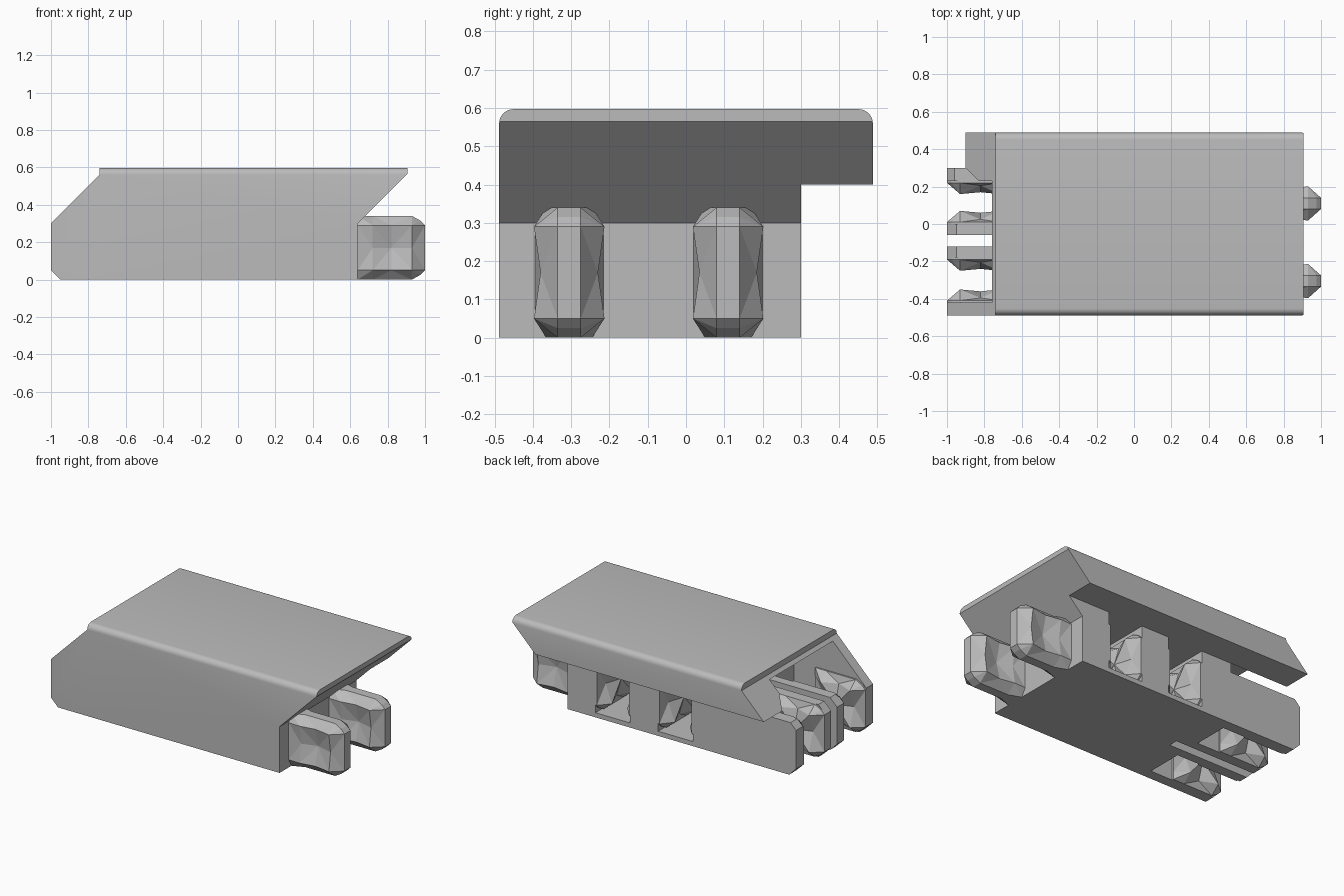
import bpy
import bmesh
import math

if "Cube" in bpy.data.objects:
    bpy.data.objects.remove(bpy.data.objects["Cube"], do_unlink=True)

grey = bpy.data.materials.new("plain grey plastic")
grey.use_nodes = True
grey.diffuse_color = (0.5, 0.5, 0.5, 1)
grey.node_tree.nodes["Principled BSDF"].inputs["Base Color"].default_value = (0.5, 0.5, 0.5, 1)


def finish(bm, name):
    bmesh.ops.recalc_face_normals(bm, faces=bm.faces)
    mesh = bpy.data.meshes.new(name)
    bm.to_mesh(mesh)
    bm.free()
    mesh.materials.append(grey)
    obj = bpy.data.objects.new(name, mesh)
    bpy.context.collection.objects.link(obj)
    return obj


def prism(name, points, axis, start, end):
    """Extrude a profile: (y, z) points along x, or (x, z) points along y."""
    bm = bmesh.new()
    place = (lambda p: (start, *p)) if axis == "x" else (lambda p: (p[0], start, p[1]))
    face = bm.faces.new([bm.verts.new(place(p)) for p in points])
    new = bmesh.ops.extrude_face_region(bm, geom=[face])["geom"]
    shift = (end - start, 0, 0) if axis == "x" else (0, end - start, 0)
    bmesh.ops.translate(bm, verts=[v for v in new if isinstance(v, bmesh.types.BMVert)], vec=shift)
    return finish(bm, name)


def box(name, x0, x1, y0, y1, z0, z1):
    return prism(name, [(x0, z0), (x1, z0), (x1, z1), (x0, z1)], "y", y0, y1)


def cut(obj, other, operation="DIFFERENCE"):
    mod = obj.modifiers.new("cut", "BOOLEAN")
    mod.operation, mod.object, mod.solver = operation, other, "EXACT"
    bpy.context.view_layer.update()
    result = bpy.data.meshes.new_from_object(obj.evaluated_get(bpy.context.evaluated_depsgraph_get()))
    obj.modifiers.clear()
    obj.data = result
    bpy.data.objects.remove(other, do_unlink=True)


# Main body: side profile intersected with the rounded end profile
body = prism("body", [(-0.95, 0), (0.64, 0), (0.64, 0.3), (0.905, 0.565), (0.905, 0.6),
                      (-0.74, 0.6), (-0.74, 0.56), (-1, 0.3), (-1, 0.05)], "y", -0.6, 0.6)
R = 0.037
arc = [(R * math.cos(math.radians(a)), R * math.sin(math.radians(a))) for a in range(0, 91, 15)]
section = [(-0.488, 0), (0.3, 0), (0.3, 0.4), (0.488, 0.4)]
section += [(0.488 - R + c, 0.597 - R + s) for c, s in arc]
section += [(-0.488 + R - c, 0.597 - R + s) for c, s in reversed(arc)]
cut(body, prism("end_section", section, "x", -1.2, 1.2), "INTERSECT")

# End cavity, with a slit above the rear prong
cavity = [(-0.42, -0.1), (0.23, -0.1), (0.23, 0.34), (0.32, 0.34), (0.32, 0.38),
          (0.23, 0.47), (0.23, 0.54), (-0.42, 0.54)]
cut(body, prism("cavity", cavity, "x", -1.1, -0.48))
cut(body, box("flex_slit", -1.1, -0.37, -0.12, -0.06, -0.1, 0.34))

# Two sockets in the rear wall
sockets = [0.315, -0.135]
for x in sockets:
    cut(body, box("socket_cut", x - 0.125, x + 0.125, -0.08, 0.35, 0.03, 0.4))
bpy.context.view_layer.objects.active = body
body.select_set(True)
bpy.ops.object.shade_smooth_by_angle(angle=math.radians(25))

# Middle prongs of the end cavity
prong = [(-0.95, 0), (-0.47, 0), (-0.47, 0.34), (-0.95, 0.34), (-1, 0.29), (-1, 0.05)]
prism("front_middle_prong", prong, "y", -0.18, -0.12)
prism("rear_middle_prong", prong, "y", -0.06, 0.0)


US = [0, 0.08, 0.18, 0.29, 0.36]
ZS = [0, 0.05, 0.17, 0.29, 0.34]


def relief(name, place, front, back):
    """Faceted pad; place maps (run, height, depth), front and back give depths."""
    bm = bmesh.new()

    def sheet(depth):
        rows = []
        for j, z in enumerate(ZS):
            row = []
            for i, u in enumerate(US):
                # chamfer the outer corners
                pu, pz = u, z
                if i == 4 and j in (0, 4):
                    pu, pz = u - 0.025, z + (0.025 if j == 0 else -0.025)
                row.append(bm.verts.new(place(pu, pz, depth(i, j))))
            rows.append(row)
        for j in range(4):
            for i in range(4):
                a, b, c, d = rows[j][i], rows[j][i + 1], rows[j + 1][i + 1], rows[j + 1][i]
                # diagonals run towards the centre
                tris = [(a, b, c), (a, c, d)] if (i < 2) == (j < 2) else [(a, b, d), (b, c, d)]
                for t in tris:
                    bm.faces.new(t)
        rim = rows[0] + [r[4] for r in rows[1:]] + rows[4][3::-1] + [r[0] for r in rows[3:0:-1]]
        return rim

    one, two = sheet(front), sheet(back)
    for k in range(len(one)):
        n = (k + 1) % len(one)
        bm.faces.new((one[k], one[n], two[n], two[k]))
    return finish(bm, name)


def plug_depth(i, j):
    if i == 4 or j in (0, 4):
        return 0.03 if i else 0.06
    if i == 0:
        return 0.09
    if i == 2 and j == 2:
        return 0.045
    return 0.075 if 2 in (i, j) else 0.092


def pad_depth(i, j):
    if i in (0, 4) or j in (0, 4):
        return 0.01
    if i == 2 and j == 2:
        return 0.06
    return 0.025 if 2 in (i, j) else 0.07


def sunk(i, j):
    return -0.01


# Faceted plugs on the right end
for label, y in (("front", -0.305), ("rear", 0.11)):
    relief(label + "_plug", lambda u, z, d, y=y: (0.64 + u, y + d, z),
           plug_depth, lambda i, j: -plug_depth(i, j))

# Faceted grips on the inner faces of the prongs
for label, y, side in (("front", -0.42, 1), ("front_middle", -0.18, -1),
                       ("rear_middle", 0.0, 1), ("rear", 0.23, -1)):
    relief(label + "_prong_grip", lambda u, z, d, y=y, s=side: (-0.64 - u, y + s * d, z),
           pad_depth, sunk)

# Faceted grips inside the rear sockets
for label, x in zip(("left", "right"), sockets):
    for end, side in (("inner", 1), ("outer", -1)):
        relief(label + "_socket_" + end + "_grip",
               lambda u, z, d, x=x, s=side: (x - s * (0.125 - d), -0.06 + u, 0.03 + z),
               pad_depth, sunk)
